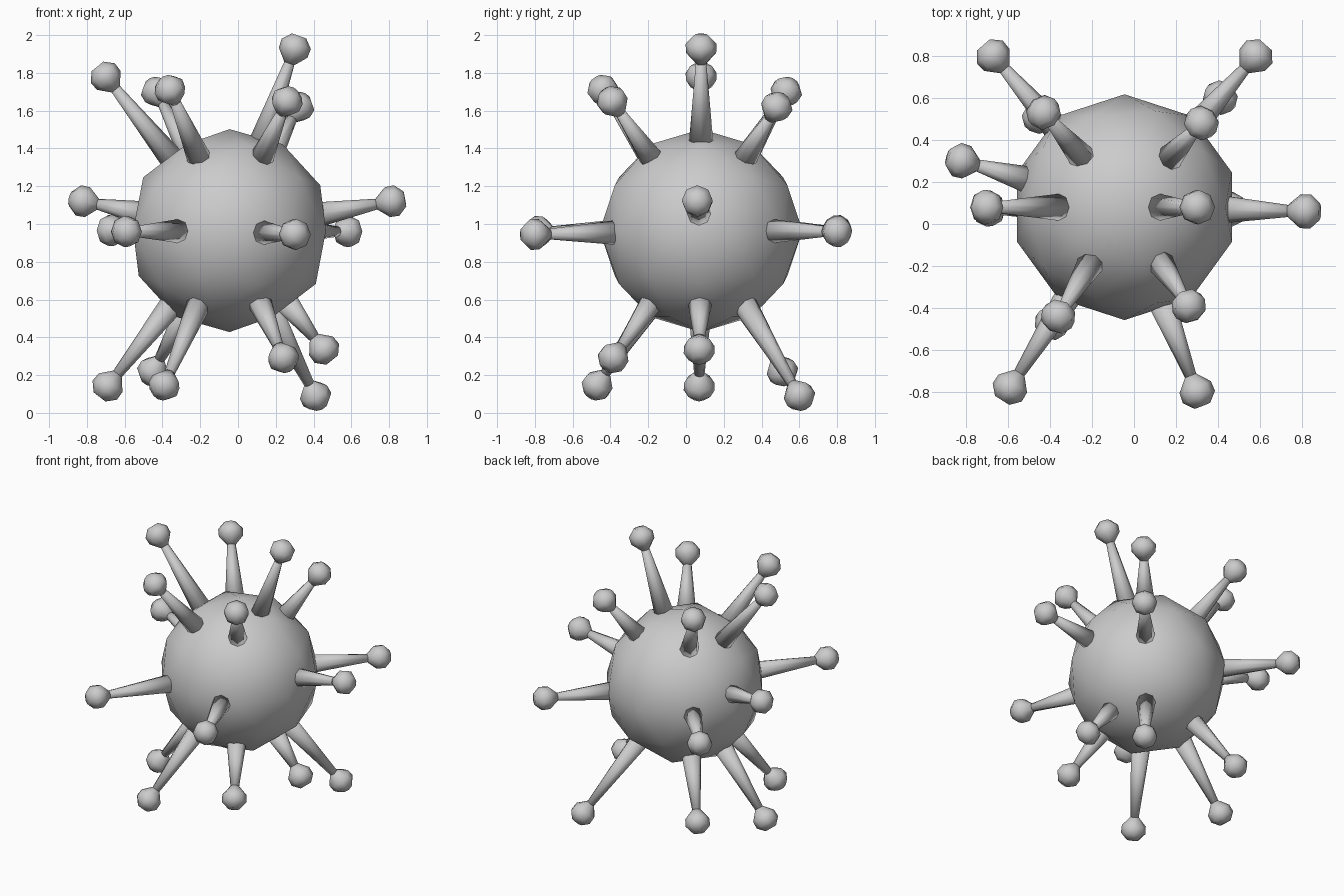
import bpy
import bmesh
import math
from mathutils import Vector

cube = bpy.data.objects.get("Cube")
if cube:
    bpy.data.objects.remove(cube, do_unlink=True)

# One plain grey for every part
grey = bpy.data.materials.new("light_grey")
grey.use_nodes = True
grey.diffuse_color = (0.6, 0.6, 0.6, 1)
bsdf = next(n for n in grey.node_tree.nodes if n.type == "BSDF_PRINCIPLED")
bsdf.inputs["Base Color"].default_value = grey.diffuse_color

CENTRE = Vector((-0.045, 0.08, 0.965))
RADIUS = 0.537
SIDES = 8


def finish(name, bm, location):
    bmesh.ops.recalc_face_normals(bm, faces=bm.faces)
    for face in bm.faces:
        face.smooth = True
    mesh = bpy.data.meshes.new(name)
    bm.to_mesh(mesh)
    bm.free()
    mesh.materials.append(grey)
    obj = bpy.data.objects.new(name, mesh)
    obj.location = location
    bpy.context.collection.objects.link(obj)
    return obj


def lathe(name, profile, location, direction):
    """Turn a (radius, height) profile about an axis, with closed ends."""
    bm = bmesh.new()
    rings = []
    for r, h in profile:
        angles = [math.tau * i / SIDES for i in range(SIDES)]
        rings.append([bm.verts.new((r * math.cos(a), r * math.sin(a), h)) for a in angles])
    for low, high in zip(rings, rings[1:]):
        for i in range(SIDES):
            j = (i + 1) % SIDES
            bm.faces.new((low[i], low[j], high[j], high[i]))
    bm.faces.new(rings[0])
    bm.faces.new(rings[-1])
    obj = finish(name, bm, location)
    obj.rotation_mode = "QUATERNION"
    obj.rotation_quaternion = direction.to_track_quat("Z", "Y")
    return obj


# Round body
bm = bmesh.new()
bmesh.ops.create_icosphere(bm, subdivisions=2, radius=RADIUS)
finish("body", bm, CENTRE)

# Knob centres: upper, middle and lower groups
knobs = [
    (-0.70, 0.08, 1.78), (-0.43, 0.53, 1.70), (-0.36, -0.44, 1.71),
    (0.30, 0.08, 1.93), (0.26, -0.39, 1.65), (0.32, 0.48, 1.62),
    (-0.82, 0.30, 1.12), (-0.67, 0.80, 0.965), (-0.59, -0.78, 0.96),
    (0.815, 0.06, 1.12), (0.30, -0.80, 0.945), (0.58, 0.80, 0.96),
    (-0.69, 0.07, 0.14), (-0.45, 0.51, 0.22), (-0.39, -0.47, 0.145),
    (0.24, -0.385, 0.29), (0.455, 0.07, 0.335), (0.41, 0.60, 0.09),
]
knob_profile = [(0.028, -0.085), (0.08, -0.025), (0.082, 0.025), (0.04, 0.07)]

# Tapered stalks pointing straight out of the body, each with a knob
for number, point in enumerate(knobs, 1):
    tip = Vector(point)
    axis = tip - CENTRE
    reach = axis.length
    axis.normalize()
    stalk = [(0.066, RADIUS - 0.06), (0.026, reach - 0.06)]
    lathe(f"stalk_{number}", stalk, CENTRE, axis)
    lathe(f"knob_{number}", knob_profile, tip, axis)
